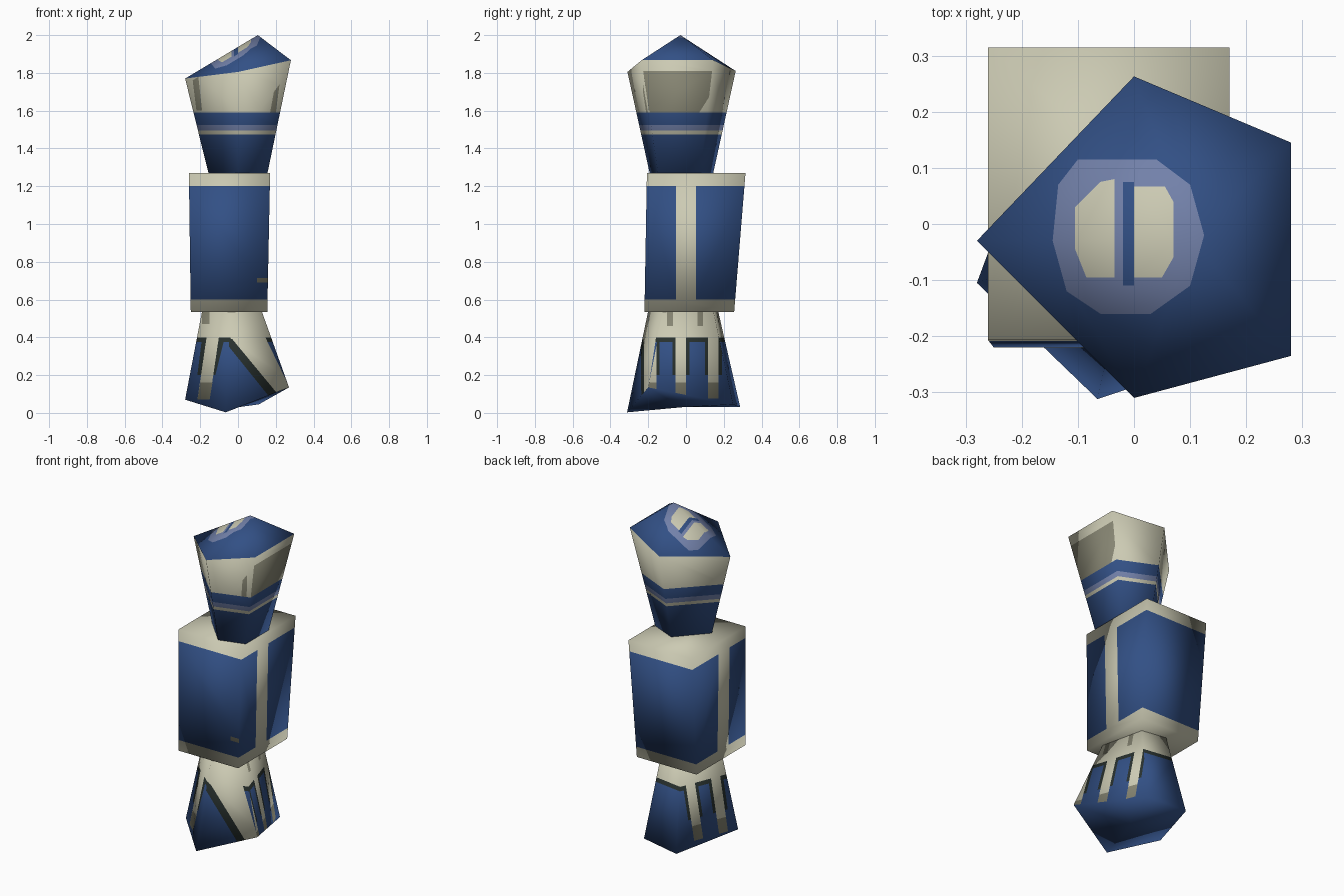
import bpy, bmesh
from mathutils import Vector

if "Cube" in bpy.data.objects:
    bpy.data.objects.remove(bpy.data.objects["Cube"], do_unlink=True)

# Palette, in linear values
PALETTE = {
    "cream": (.60, .59, .45),
    "navy": (.032, .08, .235),
    "slate_blue": (.17, .22, .40),
    "taupe": (.24, .235, .17),
    "charcoal": (.021, .03, .027),
}
MATERIALS = []
for label, rgb in PALETTE.items():
    mat = bpy.data.materials.new(label)
    mat.use_nodes = True
    mat.diffuse_color = (*rgb, 1)
    mat.node_tree.nodes["Principled BSDF"].inputs["Base Color"].default_value = (*rgb, 1)
    MATERIALS.append(mat)
CREAM, NAVY, SLATE, TAUPE, CHARCOAL = range(len(MATERIALS))

X, Y, Z = Vector((1, 0, 0)), Vector((0, 1, 0)), Vector((0, 0, 1))
# Painting directions: (across, up, facing)
FRONT, BACK = (X, Z, -Y), (-X, Z, Y)
SIDE, OTHER_SIDE = (Y, Z, X), (-Y, Z, -X)
TOP = (X, Y, Z)


def tube(low, high, low_tip=None, high_tip=None):
    """Loft two rings; close each end flat or with a fan to a tip."""
    bm = bmesh.new()
    rings = [[bm.verts.new(p) for p in ring] for ring in (low, high)]
    count = len(low)
    for i in range(count):
        j = (i + 1) % count
        bm.faces.new((rings[0][i], rings[0][j], rings[1][j], rings[1][i]))
    for ring, tip in zip(rings, (low_tip, high_tip)):
        if tip is None:
            bm.faces.new(ring)
        else:
            point = bm.verts.new(tip)
            for i in range(count):
                bm.faces.new((ring[i], ring[(i + 1) % count], point))
    bmesh.ops.recalc_face_normals(bm, faces=bm.faces[:])
    bm.normal_update()
    # Remember the soft normals so that cuts do not disturb the shading
    soft = bm.verts.layers.float_vector.new("soft")
    for v in bm.verts:
        v[soft] = v.normal.copy()
    return bm


def cut(bm, faces, point, normal):
    """Cut the faces by a plane and return those on its positive side."""
    parts = set(faces)
    for f in faces:
        parts.update(f.edges)
        parts.update(f.verts)
    out = bmesh.ops.bisect_plane(bm, geom=list(parts), dist=1e-5,
                                 plane_co=point, plane_no=normal)
    found = {g for g in out["geom"] if isinstance(g, bmesh.types.BMFace)}
    found.update(f for f in faces if f.is_valid)
    return [f for f in found if (f.calc_center_median() - point).dot(normal) > 0]


def paint(bm, view, outline, colour, limit=.3):
    """Cut a convex outline into the faces that look along a view."""
    across, up, facing = view
    bm.normal_update()
    faces = [f for f in bm.faces if f.normal.dot(facing) > limit]
    points = [across * u + up * v for u, v in outline]
    middle = sum(points, Vector()) / len(points)
    for a, b in zip(points, points[1:] + points[:1]):
        normal = (b - a).cross(facing).normalized()
        if (middle - a).dot(normal) < 0:
            normal.negate()
        faces = cut(bm, faces, a, normal)
    for f in faces:
        f.material_index = colour


def box(u0, u1, v0, v1):
    return [(u0, v0), (u1, v0), (u1, v1), (u0, v1)]


def band(bm, bottom, top, colour):
    """Paint everything between two heights."""
    faces = cut(bm, bm.faces[:], Z * bottom, Z)
    for f in cut(bm, faces, Z * top, -Z):
        f.material_index = colour


def finish(bm, name):
    layer = bm.verts.layers.float_vector["soft"]
    normals = [v[layer].normalized() for v in bm.verts]
    bm.verts.layers.float_vector.remove(layer)
    mesh = bpy.data.meshes.new(name)
    for f in bm.faces:
        f.smooth = True
    bm.to_mesh(mesh)
    bm.free()
    for m in MATERIALS:
        mesh.materials.append(m)
    mesh.normals_split_custom_set_from_vertices(normals)
    obj = bpy.data.objects.new(name, mesh)
    bpy.context.collection.objects.link(obj)


# Upper arm: flared five-sided tube with a pointed shoulder cap
rim = [(-.28, -.03, 1.77), (0, -.31, 1.805), (.28, -.235, 1.867),
       (.28, .145, 1.867), (0, .263, 1.81)]
neck = [(x * .55, -.025 + (y + .025) * .58, 1.26) for x, y, z in rim]
bm = tube(neck, rim, high_tip=(.105, -.03, 2))
for f in bm.faces:
    if f.normal.z > .3:
        f.material_index = NAVY
for bottom, top, colour in [(1.2, 1.475, NAVY), (1.495, 1.525, SLATE), (1.525, 1.59, NAVY)]:
    band(bm, bottom, top, colour)
# Worn patches on the flare
paint(bm, SIDE, [(-.19, 1.59), (.07, 1.59), (.14, 1.7), (.145, 1.81),
                 (-.23, 1.81), (-.23, 1.68)], TAUPE, .8)
paint(bm, FRONT, [(.17, 1.59), (.2, 1.59), (.22, 1.74), (.19, 1.7)], TAUPE)
paint(bm, FRONT, [(-.22, 1.6), (-.19, 1.6), (-.21, 1.78), (-.24, 1.76)], TAUPE)
# Shoulder emblem: soft ring around a split pale centre
paint(bm, TOP, [(-.145, -.03), (-.12, -.12), (-.06, -.16), (.03, -.16), (.1, -.11),
                (.125, -.02), (.1, .07), (.04, .115), (-.1, .115), (-.135, .07)], SLATE)
paint(bm, TOP, [(-.105, .03), (-.105, -.045), (-.085, -.095), (-.035, -.095),
                (-.035, .08), (-.06, .075)], CREAM)
paint(bm, TOP, [(0, -.095), (.05, -.095), (.07, -.06), (.07, .04), (.055, .067),
                (0, .067)], CREAM)
paint(bm, TOP, box(-.02, 0, -.11, .075), NAVY)
finish(bm, "upper_arm")

# Forearm: tapered box with two panels that wrap the front and back
low = [(x, y, .535) for x, y in box(-.25, .155, -.22, .255)]
high = [(x, y, 1.27) for x, y in box(-.26, .17, -.207, .315)]
bm = tube(low, high)
for view in (FRONT, BACK):
    paint(bm, view, box(-.4, .4, .6, 1.2), NAVY, .8)
for view in (SIDE, OTHER_SIDE):
    for ends in ((-.4, -.053), (.053, .4)):
        paint(bm, view, box(*ends, .6, 1.2), NAVY, .8)
paint(bm, FRONT, box(.1, .16, .69, .715), TAUPE, .8)
finish(bm, "forearm")

# Hand: five-sided flare with finger strips
fist = [(-.28, -.105, .07), (-.065, -.312, .003), (.27, -.2, .135),
        (.11, .25, .045), (-.135, .287, .03)]
wrist = [(-.19, -.07, .54), (-.04, -.2, .54), (.125, -.12, .54),
         (.065, .145, .54), (-.09, .17, .54)]
bm = tube(wrist, fist, high_tip=(0, -.02, .03))
band(bm, -1, .375, NAVY)
band(bm, .375, .4, CHARCOAL)


def strip(view, middle, limit):
    """One finger: dark border, pale strip and worn tip."""
    for half, bottom, top, colour in [(.045, .2, .4, CHARCOAL), (.028, .075, .41, CREAM),
                                      (.028, .075, .16, TAUPE)]:
        paint(bm, view, box(middle - half, middle + half, bottom, top), colour, limit)


for middle in (-.185, -.027, .145):
    strip(SIDE, middle, .6)
for middle in (-.14, .015):
    strip(OTHER_SIDE, middle, .8)
for middle in (-.085, .075):
    paint(bm, SIDE, box(middle - .015, middle + .015, .46, .54), TAUPE, .6)

# Back of the hand: pale wedge with a dark diagonal border, then the thumb strip
paint(bm, FRONT, [(-.05, .41), (.2, .09), (.28, .12), (.14, .41)], CREAM, .8)
paint(bm, FRONT, [(-.08, .39), (.17, .08), (.21, .1), (-.03, .39)], CHARCOAL, .8)
paint(bm, FRONT, [(-.215, .2), (-.12, .2), (-.07, .4), (-.19, .4)], CHARCOAL, .5)
paint(bm, FRONT, [(-.215, .07), (-.15, .07), (-.1, .41), (-.165, .41)], CREAM, .5)
paint(bm, FRONT, [(-.215, .07), (-.15, .07), (-.135, .16), (-.2, .16)], TAUPE, .5)
paint(bm, FRONT, box(-.19, -.15, .47, .54), TAUPE, .5)
finish(bm, "hand")
